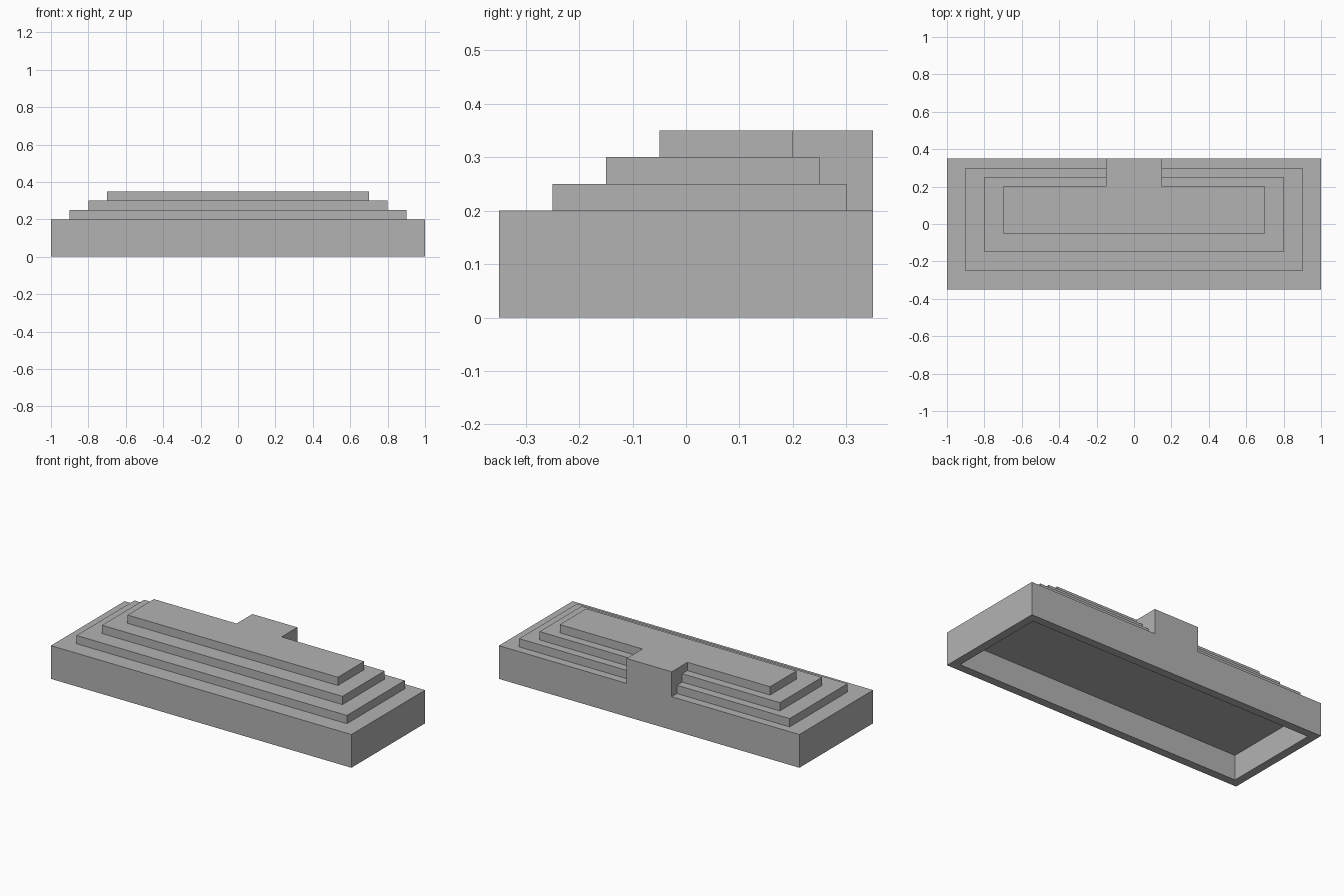
import bpy
import bmesh

cube = bpy.data.objects.get("Cube")
if cube:
    bpy.data.objects.remove(cube, do_unlink=True)

# Single stone colour
GREY = (0.45, 0.45, 0.45, 1.0)
stone = bpy.data.materials.new("stone_grey")
stone.use_nodes = True
stone.diffuse_color = GREY
bsdf = next(n for n in stone.node_tree.nodes if n.type == "BSDF_PRINCIPLED")
bsdf.inputs["Base Color"].default_value = GREY
bsdf.inputs["Roughness"].default_value = 0.8

BACK = 0.35        # rear edge shared by the base and the tab
TAB = 0.15         # half width of the rear tab
BASE_TOP = 0.2
RISE = 0.05        # height of each step
WALL = 0.05        # thickness of the hollow base


def add_object(name, bm):
    bmesh.ops.recalc_face_normals(bm, faces=bm.faces)
    mesh = bpy.data.meshes.new(name)
    bm.to_mesh(mesh)
    bm.free()
    mesh.materials.append(stone)
    obj = bpy.data.objects.new(name, mesh)
    bpy.context.collection.objects.link(obj)
    return obj


def extrude_outline(outline, z, height):
    """Closed prism from a plan outline; returns the bmesh and its bottom face."""
    bm = bmesh.new()
    bottom = bm.faces.new([bm.verts.new((x, y, z)) for x, y in outline])
    copy = bmesh.ops.extrude_face_region(bm, geom=[bottom], use_keep_orig=True)
    top = [v for v in copy["geom"] if isinstance(v, bmesh.types.BMVert)]
    bmesh.ops.translate(bm, verts=top, vec=(0, 0, height))
    return bm, bottom


def mirrored(half):
    """Complete a right-hand half outline with its mirror image."""
    return half + [(-x, y) for x, y in reversed(half)]


# Base block, hollowed from below
bm, bottom = extrude_outline(mirrored([(1, -BACK), (1, BACK)]), 0, BASE_TOP)
bmesh.ops.recalc_face_normals(bm, faces=bm.faces)
bmesh.ops.inset_region(bm, faces=[bottom], thickness=WALL, use_even_offset=True)
pocket = bmesh.ops.extrude_face_region(bm, geom=[bottom])
bmesh.ops.translate(
    bm, vec=(0, 0, BASE_TOP - WALL),
    verts=[v for v in pocket["geom"] if isinstance(v, bmesh.types.BMVert)])
if bottom.is_valid:
    bmesh.ops.delete(bm, geom=[bottom], context="FACES_ONLY")
add_object("hollow_base", bm)

# Steps, each with a tab running out to the rear edge
steps = [("lower_step", 0.9, -0.25, 0.3),
         ("middle_step", 0.8, -0.15, 0.25),
         ("upper_step", 0.7, -0.05, 0.2)]
for i, (name, half_width, front, rear) in enumerate(steps):
    outline = mirrored([(half_width, front), (half_width, rear),
                        (TAB, rear), (TAB, BACK)])
    bm, bottom = extrude_outline(outline, BASE_TOP + i * RISE, RISE)
    bmesh.ops.recalc_face_normals(bm, faces=bm.faces)
    add_object(name, bm)
